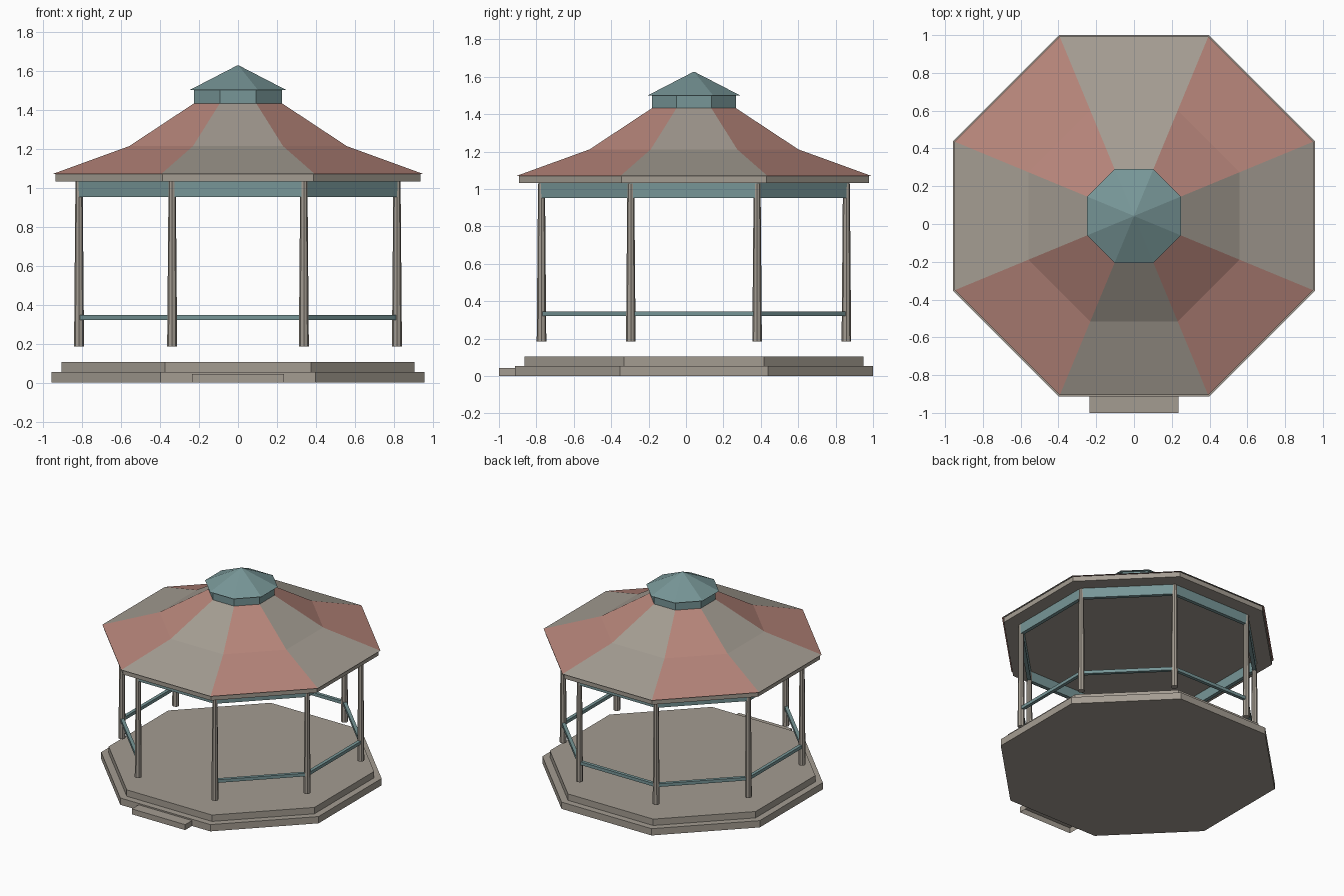
import bpy
import bmesh
from math import cos, sin, pi, atan2
from mathutils import Matrix, Vector

SIDES = 8
STEP = 2 * pi / SIDES
CENTRE_Y = 0.0425    # the front step pushes the pavilion back a little
POST_APOTHEM = 0.815

cube = bpy.data.objects.get("Cube")
if cube:
    bpy.data.objects.remove(cube, do_unlink=True)


def material(name, rgb):
    mat = bpy.data.materials.new(name)
    mat.use_nodes = True
    mat.diffuse_color = (*rgb, 1)
    mat.node_tree.nodes["Principled BSDF"].inputs["Base Color"].default_value = (*rgb, 1)
    return mat


STONE = material("warm_grey", (0.37, 0.333, 0.286))
RED = material("dusty_red", (0.47, 0.235, 0.195))
TEAL = material("muted_teal", (0.185, 0.305, 0.31))


def finish(name, bm, *mats):
    mesh = bpy.data.meshes.new(name)
    bm.to_mesh(mesh)
    bm.free()
    for mat in mats:
        mesh.materials.append(mat)
    obj = bpy.data.objects.new(name, mesh)
    bpy.context.collection.objects.link(obj)
    return obj


def octagon_loft(name, profile, *mats, ends="capped", rule=None):
    """Stack octagons given as (apothem, height); ends: capped, open or joined."""
    bm = bmesh.new()
    rings = []
    for apothem, z in profile:
        r = apothem / cos(STEP / 2)
        rings.append([bm.verts.new((r * cos((i + .5) * STEP),
                                    r * sin((i + .5) * STEP) + CENTRE_Y, z))
                      for i in range(SIDES)])
    pairs = list(zip(rings, rings[1:]))
    if ends == "joined":
        pairs.append((rings[-1], rings[0]))
    for low, high in pairs:
        for i in range(SIDES):
            j = (i + 1) % SIDES
            bm.faces.new((low[i], low[j], high[j], high[i]))
    if ends == "capped":
        bm.faces.new(rings[0][::-1])
        bm.faces.new(rings[-1])
    if rule:
        for face in bm.faces:
            face.material_index = rule(face.calc_center_median())
    return finish(name, bm, *mats)


def box(name, size, location, angle, mat, open_below=False):
    bm = bmesh.new()
    bmesh.ops.create_cube(bm, size=1)
    if open_below:
        bm.normal_update()
        bmesh.ops.delete(bm, geom=[f for f in bm.faces if f.normal.z < -0.5],
                         context="FACES_ONLY")
    bmesh.ops.scale(bm, vec=size, verts=bm.verts)
    bmesh.ops.transform(bm, verts=bm.verts, matrix=Matrix.Translation(
        Vector(location)) @ Matrix.Rotation(angle, 4, "Z"))
    return finish(name, bm, mat)


def post(name, x, y, bottom, top, mat):
    bm = bmesh.new()
    bmesh.ops.create_cone(bm, cap_ends=True, segments=8, radius1=0.0257,
                          radius2=0.0185, depth=top - bottom,
                          matrix=Matrix.Translation((x, y, (bottom + top) / 2)))
    return finish(name, bm, mat)


def diagonal(point):
    """1 on the four diagonal sides, 0 on the others."""
    return round(atan2(point.y - CENTRE_Y, point.x) / STEP) % 2


# Two-tier platform and front step
octagon_loft("lower_platform", [(0.957, 0), (0.957, 0.054)], STONE)
octagon_loft("upper_platform", [(0.906, 0.054), (0.906, 0.105)], STONE)
box("front_step", (0.47, 0.0855, 0.043), (0, -0.95725, 0.0215), 0, STONE,
    open_below=True)

# Tapered posts on the corners
post_radius = POST_APOTHEM / cos(STEP / 2)
for i in range(SIDES):
    a = (i + .5) * STEP
    post(f"post_{i + 1}", post_radius * cos(a),
         post_radius * sin(a) + CENTRE_Y, 0.184, 1.03, STONE)

# Handrails from post to post on every side but the front
rail_length = 2 * post_radius * sin(STEP / 2)
for i in range(SIDES):
    if i == 6:
        continue
    a = i * STEP
    box(f"handrail_{i + 1}", (0.026, rail_length, 0.025),
        (POST_APOTHEM * cos(a), POST_APOTHEM * sin(a) + CENTRE_Y, 0.333), a, TEAL)

# Beam ring around the post tops
octagon_loft("beam_ring", [(0.829, 0.952), (0.829, 1.033),
                           (0.801, 1.033), (0.801, 0.952)], TEAL, ends="joined")

# Eave board and two-pitch roof with alternating panels
octagon_loft("eave_board", [(0.936, 1.031), (0.936, 1.07)], STONE)
octagon_loft("roof", [(0.949, 1.07), (0.558, 1.212), (0.225, 1.432)],
             STONE, RED, ends="open", rule=diagonal)

# Cupola and its cap
octagon_loft("cupola_drum", [(0.225, 1.425), (0.225, 1.5)], TEAL)
octagon_loft("cupola_cap", [(0.248, 1.5), (0.004, 1.626)], TEAL)
